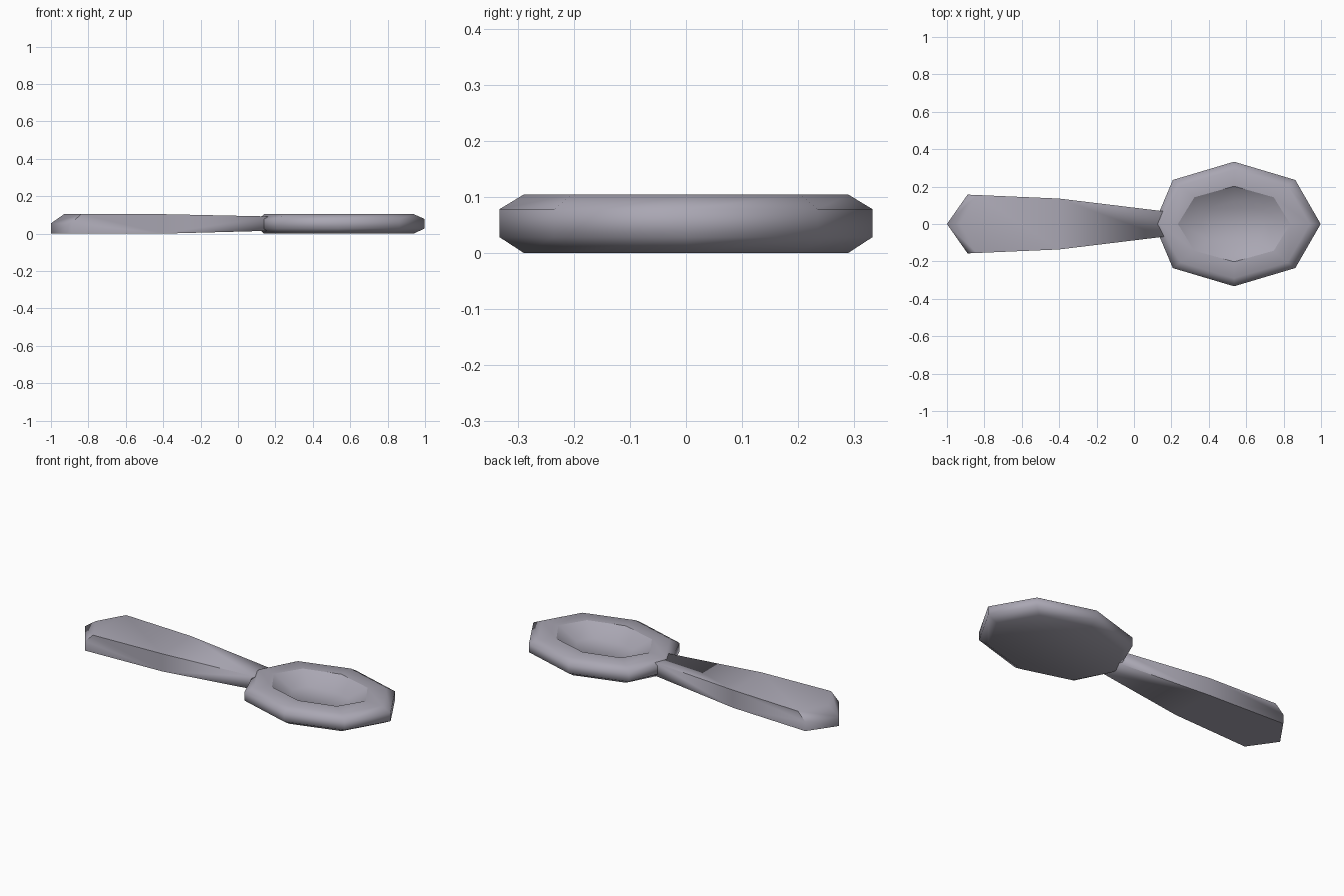
import bpy, bmesh, math

if "Cube" in bpy.data.objects:
    bpy.data.objects.remove(bpy.data.objects["Cube"])

metal = bpy.data.materials.new("lilac grey metal")
metal.use_nodes = True
colour = (0.40, 0.385, 0.45, 1)
metal.diffuse_color = colour
metal.node_tree.nodes["Principled BSDF"].inputs["Base Color"].default_value = colour


def finish(name, bm):
    """Turn a bmesh into a smooth shaded object that keeps its marked sharp edges."""
    bmesh.ops.recalc_face_normals(bm, faces=bm.faces)
    for f in bm.faces:
        f.smooth = True
    mesh = bpy.data.meshes.new(name)
    bm.to_mesh(mesh)
    bm.free()
    mesh.materials.append(metal)
    obj = bpy.data.objects.new(name, mesh)
    bpy.context.collection.objects.link(obj)
    return obj


def bridge(bm, a, b):
    for i in range(len(a)):
        j = (i + 1) % len(a)
        bm.faces.new((a[i], a[j], b[j], b[i]))


# Bowl: eight-sided oval rings from the underside, over the rim, into the hollow
CENTRE = 0.535
bm = bmesh.new()


def oval(rx, ry, z, near=None):
    ring = []
    for i in range(8):
        a = i * math.pi / 4
        x = CENTRE + rx * math.cos(a)
        if i == 4 and near is not None:
            x = near
        ring.append(bm.verts.new((x, ry * math.sin(a), z)))
    return ring


rings = [oval(0.405, 0.29, 0, 0.14),
         oval(0.463, 0.333, 0.028, 0.108),
         oval(0.463, 0.333, 0.078, 0.108),
         oval(0.405, 0.29, 0.104, 0.14),
         oval(0.3, 0.202, 0.104),
         oval(0.18, 0.12, 0.042)]
for a, b in zip(rings, rings[1:]):
    bridge(bm, a, b)
bm.faces.new(rings[0])
bm.faces.new(rings[-1])
lip = set(rings[4])
for e in bm.edges:
    if set(e.verts) <= lip:
        e.smooth = False
finish("spoon_bowl", bm)

# Handle: flared flat bar with a pointed end whose upper edge is chamfered
bm = bmesh.new()


def outline(points):
    """Mirror one side, given from the tip to the neck, into a full loop."""
    left = [bm.verts.new(p) for p in points]
    right = [bm.verts.new((x, -y, z)) for x, y, z in points[1:]]
    return left + right[::-1]


base = outline([(-1, 0, 0), (-0.89, 0.157, 0), (-0.4, 0.136, 0), (0.16, 0.068, 0.015)])
edge = outline([(-1, 0, 0.055), (-0.89, 0.157, 0.055)])
top = outline([(-0.93, 0, 0.104), (-0.84, 0.155, 0.104), (-0.4, 0.136, 0.104),
               (0.16, 0.068, 0.092)])

# Pointed end and chamfer on both sides, then the long sides
for k in (1, -1):
    bm.faces.new((base[0], base[k], edge[k], edge[0]))
    bm.faces.new((edge[0], edge[k], top[k], top[0]))
    bm.faces.new((base[k], base[2 * k], top[2 * k], top[k], edge[k]))
    bm.faces.new((base[2 * k], base[3 * k], top[3 * k], top[2 * k]))
bm.faces.new((base[3], base[-3], top[-3], top[3]))

# Flat top and underside in three strips
for loop in (base, top):
    bm.faces.new((loop[0], loop[1], loop[-1]))
    for i in (1, 2):
        bm.faces.new((loop[i], loop[i + 1], loop[-i - 1], loop[-i]))
bm.normal_update()

# Crisp edges along the sides and underside, soft ones around the pointed end
sides = [(top[1], edge[1]), (top[-1], edge[-1]), (base[0], base[1]), (base[0], base[-1])]
for k in (1, -1):
    for loop in (base, top):
        sides += [(loop[k], loop[2 * k]), (loop[2 * k], loop[3 * k])]
for pair in sides:
    e = bm.edges.get(pair)
    if e:
        e.smooth = False
finish("spoon_handle", bm)
